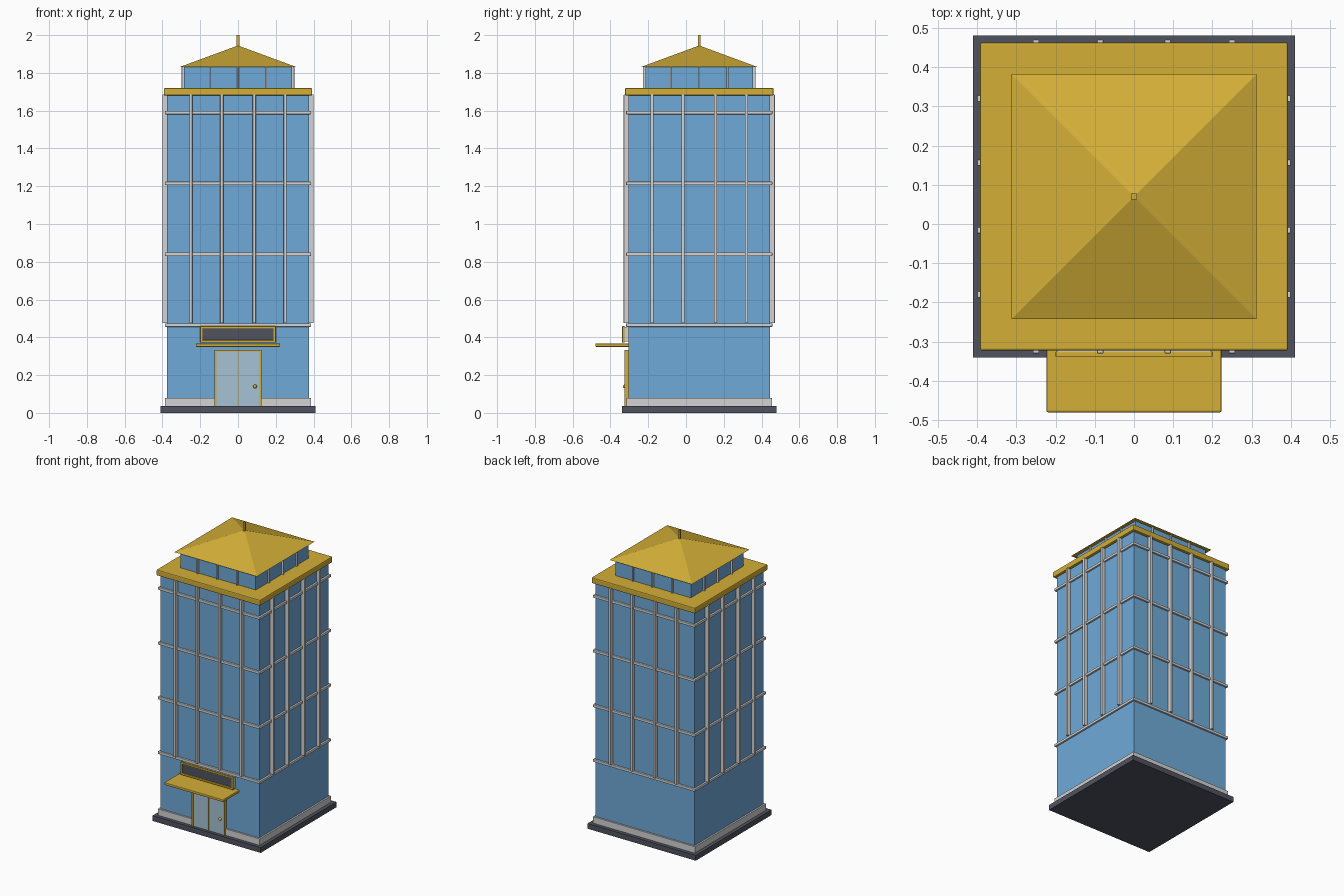
import bpy
import bmesh
from mathutils import Matrix, Vector

cube = bpy.data.objects.get("Cube")
if cube:
    bpy.data.objects.remove(cube, do_unlink=True)

CY = 0.07          # centre of the tower in y
HALF = 0.375       # half width of the tower
FRONT = CY - HALF  # front wall plane


def material(name, rgb):
    lin = [(c / 255 / 12.92) if c < 11 else ((c / 255 + 0.055) / 1.055) ** 2.4 for c in rgb]
    mat = bpy.data.materials.new(name)
    mat.use_nodes = True
    mat.diffuse_color = (*lin, 1)
    bsdf = next(n for n in mat.node_tree.nodes if n.type == "BSDF_PRINCIPLED")
    bsdf.inputs["Base Color"].default_value = (*lin, 1)
    return mat


BLUE = material("blue glass wall", (111, 170, 216))
GOLD = material("gold trim", (212, 175, 55))
GREY = material("light grey stone", (211, 211, 211))
DARK = material("dark slate", (80, 83, 95))
PALE = material("pale door glass", (165, 194, 213))


def finish(name, bm, mat, bevel=0):
    mesh = bpy.data.meshes.new(name)
    bm.to_mesh(mesh)
    bm.free()
    mesh.materials.append(mat)
    obj = bpy.data.objects.new(name, mesh)
    bpy.context.collection.objects.link(obj)
    if bevel:
        mod = obj.modifiers.new("soft edges", "BEVEL")
        mod.width = bevel
        mod.segments = 2
    return obj


def box(name, x, y, z, mat, bevel=0):
    """Box from (min, max) ranges."""
    bm = bmesh.new()
    bmesh.ops.create_cube(bm, size=1)
    for v in bm.verts:
        v.co = Vector([(a + b) / 2 + c * (b - a) for (a, b), c in zip((x, y, z), v.co)])
    return finish(name, bm, mat, bevel)


def block(name, half, z0, z1, mat, bevel=0):
    """Square storey centred on the tower."""
    return box(name, (-half, half), (CY - half, CY + half), (z0, z1), mat, bevel)


def mullions(name, offsets, inner, outer, width, z0, z1):
    """Vertical bars repeated on all four walls."""
    bm = bmesh.new()
    for side in range(4):
        turn = Matrix.Translation((0, CY, 0)) @ Matrix.Rotation(side * 1.5707963, 4, "Z")
        for x in offsets:
            place = Matrix.Translation((x, -(inner + outer) / 2, (z0 + z1) / 2))
            size = Matrix.Diagonal((width, outer - inner, z1 - z0, 1))
            bmesh.ops.create_cube(bm, size=1, matrix=turn @ place @ size)
    return finish(name, bm, GREY, 0.002)


# Base and main tower
block("base_slab", 0.41, 0, 0.036, DARK)
block("plinth", 0.386, 0.036, 0.08, GREY)
block("tower_body", HALF, 0.06, 1.69, BLUE)
for i, z in enumerate((0.465, 0.84, 1.215, 1.59)):
    block(f"floor_band_{i + 1}", 0.387, z - 0.009, z + 0.009, GREY, 0.003)
mullions("tower_mullions", (-0.25, -0.086, 0.086, 0.25), HALF - 0.01, 0.4, 0.016, 0.475, 1.685)
block("cornice", 0.393, 1.68, 1.72, GOLD, 0.006)

# Penthouse and roof
block("penthouse", 0.285, 1.71, 1.832, BLUE)
mullions("penthouse_mullions", (-0.15, 0, 0.15), 0.28, 0.298, 0.009, 1.715, 1.832)
bm = bmesh.new()
rim = [bm.verts.new((0.312 * sx, CY + 0.312 * sy, 1.83)) for sx, sy in ((-1, -1), (1, -1), (1, 1), (-1, 1))]
apex = bm.verts.new((0, CY, 1.945))
bm.faces.new(rim[::-1])
for i in range(4):
    bm.faces.new((rim[i], rim[(i + 1) % 4], apex))
finish("pyramid_roof", bm, GOLD)
block("roof_mast", 0.0075, 1.93, 2.0, GOLD)

# Entrance doors
box("door_glass", (-0.115, 0.115), (-0.32, FRONT + 0.01), (0.036, 0.327), PALE)
for name, x, w in (("door_post_right", -0.119, 0.006), ("door_post_left", 0.119, 0.006), ("door_divider", 0, 0.003)):
    box(name, (x - w, x + w), (-0.325, FRONT + 0.01), (0.036, 0.33), GOLD)
box("door_lintel", (-0.125, 0.125), (-0.325, FRONT + 0.01), (0.326, 0.332), GOLD)
bm = bmesh.new()
bmesh.ops.create_uvsphere(bm, u_segments=12, v_segments=8, radius=0.01,
                          matrix=Matrix.Translation((0.09, -0.324, 0.14)))
for f in bm.faces:
    f.smooth = True
finish("door_knob", bm, GOLD)

# Canopy and blank sign board
box("canopy", (-0.223, 0.223), (-0.48, FRONT + 0.01), (0.35, 0.367), GOLD, 0.004)
box("sign_back", (-0.196, 0.196), (-0.328, FRONT + 0.01), (0.378, 0.455), GREY)
box("sign_panel", (-0.192, 0.192), (-0.331, -0.327), (0.38, 0.453), DARK)
for side, z in (("bottom", 0.379), ("top", 0.453)):
    box(f"sign_frame_{side}", (-0.2, 0.2), (-0.338, -0.325), (z - 0.006, z + 0.006), GOLD, 0.002)
for side, x in (("right", -0.194), ("left", 0.194)):
    box(f"sign_frame_{side}", (x - 0.006, x + 0.006), (-0.338, -0.325), (0.373, 0.459), GOLD, 0.002)
